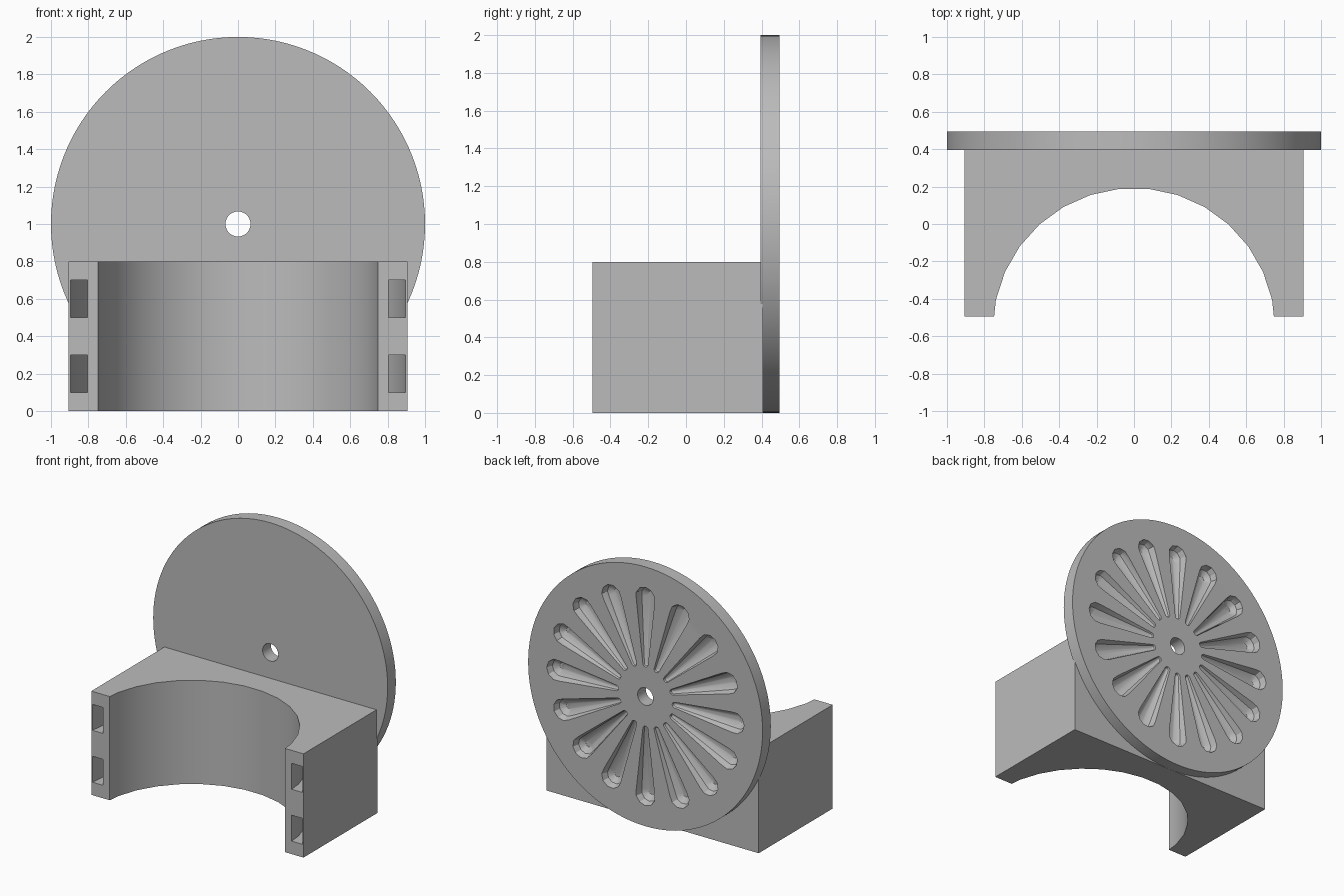
import bpy, bmesh, math
from math import sin, cos, pi, radians
from mathutils import Vector, Matrix

if "Cube" in bpy.data.objects:
    bpy.data.objects.remove(bpy.data.objects["Cube"], do_unlink=True)

grey = bpy.data.materials.new("plain grey")
grey.use_nodes = True
colour = (0.5, 0.5, 0.5, 1)
grey.diffuse_color = colour
grey.node_tree.nodes["Principled BSDF"].inputs["Base Color"].default_value = colour

FRONT, BACK, PLATE = -0.495, 0.495, 0.395
BORE_Y = -0.563


def make(name, bm):
    bmesh.ops.recalc_face_normals(bm, faces=bm.faces)
    mesh = bpy.data.meshes.new(name)
    bm.to_mesh(mesh)
    bm.free()
    mesh.materials.append(grey)
    ob = bpy.data.objects.new(name, mesh)
    bpy.context.collection.objects.link(ob)
    return ob


def prism(name, points, z0, z1):
    """Extrude an xy outline from z0 to z1."""
    bm = bmesh.new()
    face = bm.faces.new([bm.verts.new((x, y, z0)) for x, y in points])
    top = bmesh.ops.extrude_face_region(bm, geom=[face])["geom"]
    bmesh.ops.translate(bm, vec=(0, 0, z1 - z0),
                        verts=[v for v in top if isinstance(v, bmesh.types.BMVert)])
    return make(name, bm)


def disc(name, radius, y0, y1, sides):
    """Cylinder along y, centred on the wheel axis."""
    bm = bmesh.new()
    place = Matrix.Translation((0, (y0 + y1) / 2, 1)) @ Matrix.Rotation(pi / 2, 4, "X")
    bmesh.ops.create_cone(bm, cap_ends=True, segments=sides, radius1=radius,
                          radius2=radius, depth=y1 - y0, matrix=place)
    return make(name, bm)


def arc(radius, a0=0, a1=180):
    return [(radius * cos(radians(a)), BORE_Y + radius * sin(radians(a)))
            for a in range(a0, a1 + 1, 12)]


def cut(ob, cutters):
    for c in cutters:
        mod = ob.modifiers.new("cut", "BOOLEAN")
        mod.operation, mod.solver, mod.object = "DIFFERENCE", "EXACT", c
    bpy.context.view_layer.update()
    ev = ob.evaluated_get(bpy.context.evaluated_depsgraph_get())
    mesh = bpy.data.meshes.new_from_object(ev)
    ob.modifiers.clear()
    ob.data = mesh
    for c in cutters:
        bpy.data.objects.remove(c, do_unlink=True)
    bpy.ops.object.select_all(action="DESELECT")
    ob.select_set(True)
    bpy.context.view_layer.objects.active = ob
    bpy.ops.object.shade_smooth_by_angle(angle=radians(30))


# Clamp block with a half-round bore
W = 0.905
block = prism("clamp_block", [(-W, FRONT), (W, FRONT), (W, 0.407), (-W, 0.407)], 0, 0.8)
bore = prism("bore_cutter", arc(0.755, 0, 348), -0.1, 0.9)

# Two curved strap channels running around the bore
channel = arc(0.902) + arc(0.812)[::-1]
straps = [prism("strap_cutter", channel, z, z + 0.2) for z in (0.1, 0.5)]
cut(block, [bore] + straps)

# Round back plate with an axle hole
plate = disc("round_plate", 1, PLATE, BACK, 120)
hole = disc("hole_cutter", 0.067, PLATE - 0.1, BACK + 0.1, 32)

# Ring of sixteen tapered, round-ended pockets in the back face
bm = bmesh.new()
for i in range(16):
    turn = Matrix.Rotation(i * pi / 8, 3, "Y")
    verts = []
    for dist, r in ((0.25, 0.022), (0.76, 0.082)):
        for polar in (18, 54, 90, None):
            wide = r * sin(radians(polar or 90))
            y = BACK - r * cos(radians(polar)) if polar else BACK + 0.03
            for k in range(10):
                a = k * pi / 5
                p = turn @ Vector((wide * sin(a), 0, dist + wide * cos(a)))
                verts.append(bm.verts.new((p.x, y, p.z + 1)))
    hull = bmesh.ops.convex_hull(bm, input=verts)
    spare = [v for v in hull["geom_interior"] if isinstance(v, bmesh.types.BMVert)]
    bmesh.ops.delete(bm, geom=list(set(spare)), context="VERTS")
pockets = make("pocket_cutter", bm)
cut(plate, [hole, pockets])
